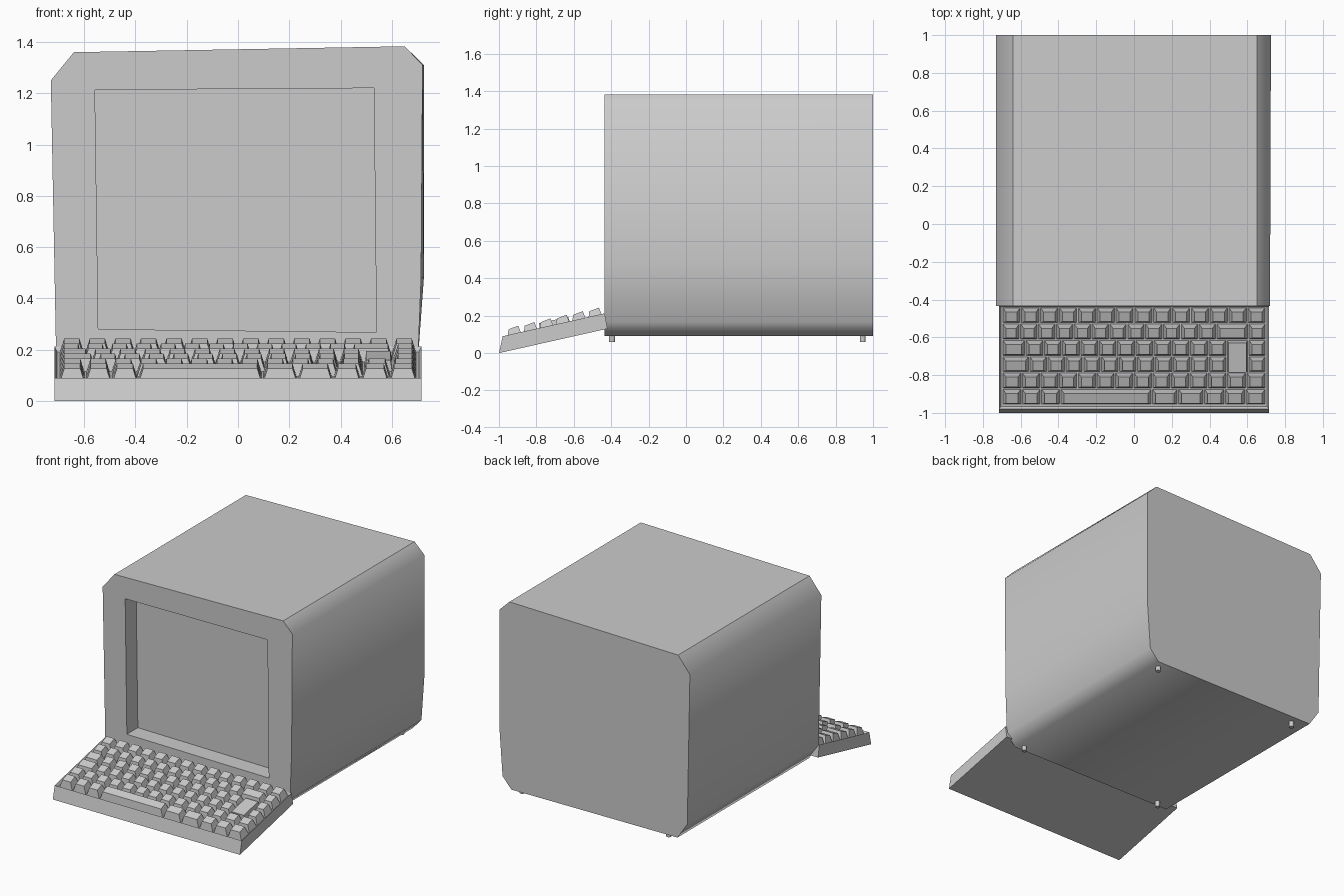
import bpy, bmesh, math
from mathutils import Matrix, Vector

if "Cube" in bpy.data.objects:
    bpy.data.objects.remove(bpy.data.objects["Cube"])


def finish(bm, name):
    bmesh.ops.recalc_face_normals(bm, faces=bm.faces[:])
    me = bpy.data.meshes.new(name)
    bm.to_mesh(me)
    bm.free()
    ob = bpy.data.objects.new(name, me)
    bpy.context.collection.objects.link(ob)
    return ob


def loft(bm, loops, caps):
    """Bridge matching vertex loops with quads; cap the chosen loops."""
    rings = [[bm.verts.new(p) for p in loop] for loop in loops]
    sides = []
    for a, b in zip(rings, rings[1:]):
        n = len(a)
        sides.append([bm.faces.new((a[i], a[(i + 1) % n], b[(i + 1) % n], b[i])) for i in range(n)])
    for i in caps:
        bm.faces.new(rings[i])
    return rings, sides


# Monitor case: slightly uneven chamfered outline, front to back
Y0, Y1, DEPTH = -0.435, 1.0, 0.12
outline = [(-0.64, 1.36), (0.65, 1.383), (0.72, 1.31), (0.714, 0.48), (0.702, 0.165),
           (0.635, 0.09), (-0.635, 0.098), (-0.71, 0.21), (-0.73, 1.25)]
back = list(outline)
back[2], back[3] = (0.725, 1.31), (0.725, 0.48)
bm = bmesh.new()
(front, rear), sides = loft(bm, [[(x, Y0, z) for x, z in outline],
                                 [(x, Y1, z) for x, z in back]], [1])
for f in sides[0][1:]:
    f.smooth = True

# Screen recess: front bezel around an opening with a flat screen set back
hole = [(-0.558, 1.213), (0.53, 1.22), (0.54, 0.268), (-0.545, 0.28)]
(rim, screen), _ = loft(bm, [[(x, y, z) for x, z in hole] for y in (Y0, Y0 + DEPTH)], [1])
bezel = [(front[0], front[1], rim[1], rim[0]),
         (front[1], front[2], front[3], front[4], rim[2], rim[1]),
         (front[4], front[5], front[6], front[7], rim[3], rim[2]),
         (front[7], front[8], front[0], rim[0], rim[3])]
for quad in bezel:
    bm.faces.new(quad)
finish(bm, "monitor_case")

# Four small feet under the monitor
bm = bmesh.new()
for x in (-0.53, 0.59):
    for y in (-0.395, 0.945):
        bmesh.ops.create_cone(bm, cap_ends=True, segments=12, radius1=0.016, radius2=0.016,
                              depth=0.05, matrix=Matrix.Translation((x, y, 0.083)))
finish(bm, "feet")

# Keyboard body: sloped wedge with a shallow key tray
side = [(-1.0, 0.0), (-0.42, 0.13), (-0.435, 0.212), (-0.98, 0.09)]
bm = bmesh.new()
_, sides = loft(bm, [[(x, y, z) for y, z in side] for x in (-0.715, 0.715)], [0, 1])
bmesh.ops.recalc_face_normals(bm, faces=bm.faces[:])
top = sides[0][2]
bmesh.ops.inset_region(bm, faces=[top], thickness=0.014, depth=0)
bmesh.ops.translate(bm, verts=top.verts[:], vec=top.normal * -0.02)
finish(bm, "keyboard_body")

# Keys: tapered caps placed on the sloped tray plane
ANGLE = math.atan2(0.122, 0.545)
PLANE = Matrix.Translation((0, -0.98, 0.09)) @ Matrix.Rotation(ANGLE, 4, 'X')


def key(bm, x0, x1, v0, v1, front_h=0.029, back_h=0.037, taper=0.016):
    g = 0.004
    x0, x1, v0, v1 = x0 + g, x1 - g, v0 + g, v1 - g
    t = taper
    base = [(x0, v0, -0.02), (x1, v0, -0.02), (x1, v1, -0.02), (x0, v1, -0.02)]
    cap = [(x0 + t, v0 + t, front_h), (x1 - t, v0 + t, front_h),
           (x1 - t, v1 - t * 0.6, back_h), (x0 + t, v1 - t * 0.6, back_h)]
    loft(bm, [[PLANE @ Vector(p) for p in loop] for loop in (base, cap)], [0, 1])


def span(a, b, n):
    """n equal keys between a and b, as boundaries."""
    return [(a + (b - a) * i / n, a + (b - a) * (i + 1) / n) for i in range(n)]


L, R = -0.698, 0.698
RIGHT = [(0.605, R)]
rows = [
    span(L, -0.39, 3) + [(-0.39, 0.095)] + span(0.095, 0.37, 2) + span(0.37, R, 3),
    [(L, -0.595)] + span(-0.595, 0.49, 11) + span(0.49, R, 2),
    [(L, -0.555)] + span(-0.555, 0.49, 11) + RIGHT,
    [(L, -0.575)] + span(-0.575, 0.49, 11) + RIGHT,
    span(L, 0.435, 12) + [(0.435, 0.605)] + RIGHT,
    span(L, R, 14),
]
PITCH, START = 0.0885, 0.018
bm = bmesh.new()
for r, row in enumerate(rows):
    for x0, x1 in row:
        key(bm, x0, x1, START + r * PITCH, START + (r + 1) * PITCH)
# Tall enter key across two rows
key(bm, 0.49, 0.605, START + 2 * PITCH, START + 4 * PITCH, 0.025, 0.025, 0.006)
finish(bm, "keys")
